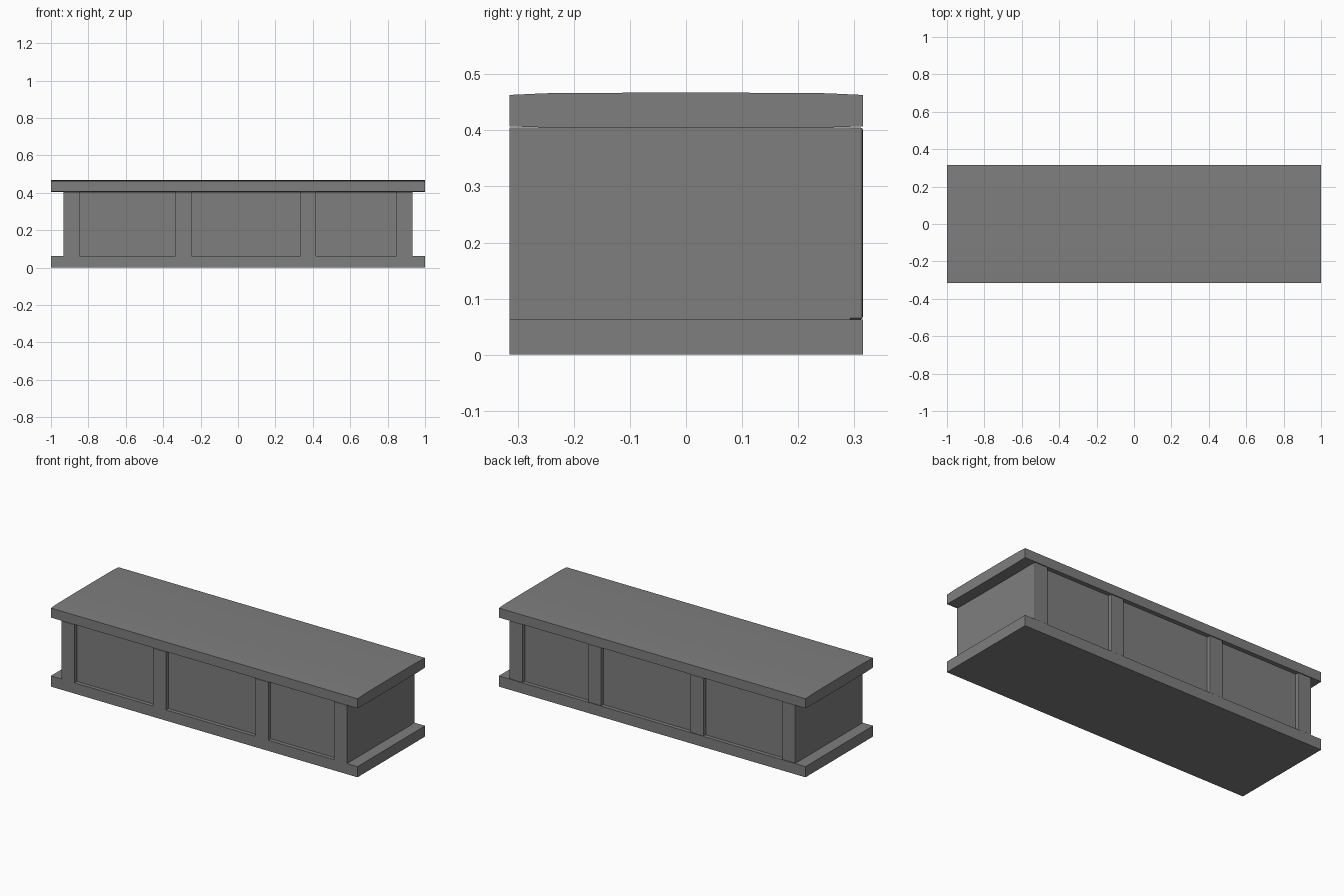
import bpy, bmesh
from mathutils import Vector

if "Cube" in bpy.data.objects:
    bpy.data.objects.remove(bpy.data.objects["Cube"])

HALF_DEPTH = 0.315
RECESS = 0.023
BODY_X = (-0.932, 0.932)
BODY_Z = (0.063, 0.405)
POSTS = [(-0.932, -0.847), (-0.334, -0.249), (0.333, 0.418), (0.847, 0.932)]

dark_grey = bpy.data.materials.new("dark_grey")
dark_grey.diffuse_color = (0.21, 0.21, 0.21, 1)
dark_grey.use_nodes = True
dark_grey.node_tree.nodes["Principled BSDF"].inputs["Base Color"].default_value = dark_grey.diffuse_color


def add_object(name, bm):
    mesh = bpy.data.meshes.new(name)
    bm.to_mesh(mesh)
    bm.free()
    mesh.materials.append(dark_grey)
    obj = bpy.data.objects.new(name, mesh)
    bpy.context.collection.objects.link(obj)
    return obj


def box(name, x, y, z, bevel=0.0):
    bm = bmesh.new()
    bmesh.ops.create_cube(bm, size=1)
    for v in bm.verts:
        v.co = Vector([r[0] if c < 0 else r[1] for c, r in zip(v.co, (x, y, z))])
    obj = add_object(name, bm)
    if bevel:
        mod = obj.modifiers.new("soft_edges", 'BEVEL')
        mod.width, mod.segments = bevel, 2


def slab(name, profile):
    # Cross-section in y/z extruded along the length
    bm = bmesh.new()
    face = bm.faces.new([bm.verts.new((-1, y, z)) for y, z in profile])
    ext = bmesh.ops.extrude_face_region(bm, geom=[face])["geom"]
    bmesh.ops.translate(bm, vec=(2, 0, 0),
                        verts=[g for g in ext if isinstance(g, bmesh.types.BMVert)])
    bmesh.ops.recalc_face_normals(bm, faces=bm.faces)
    obj = add_object(name, bm)
    bpy.context.view_layer.objects.active = obj
    obj.select_set(True)
    bpy.ops.object.shade_smooth_by_angle()
    obj.select_set(False)


# Base slab
box("base_slab", (-1, 1), (-HALF_DEPTH, HALF_DEPTH), (0, 0.063))

# Top slab, thinning slightly toward its long edges
half = [(0.10, 0.404), (0.25, 0.405), (HALF_DEPTH, 0.407),
        (HALF_DEPTH, 0.463), (0.25, 0.466), (0.10, 0.467)]
slab("top_slab", half + [(-y, z) for y, z in reversed(half)])

# Recessed body between the slabs
panel_y = HALF_DEPTH - RECESS
box("body", BODY_X, (-panel_y, panel_y), BODY_Z)

# Upright posts: square at the front, slightly softened at the back
for i, px in enumerate(POSTS):
    box(f"front_post_{i + 1}", px, (-HALF_DEPTH, -panel_y + 0.005), BODY_Z)
    box(f"back_post_{i + 1}", px, (panel_y - 0.01, HALF_DEPTH), BODY_Z, 0.004)
